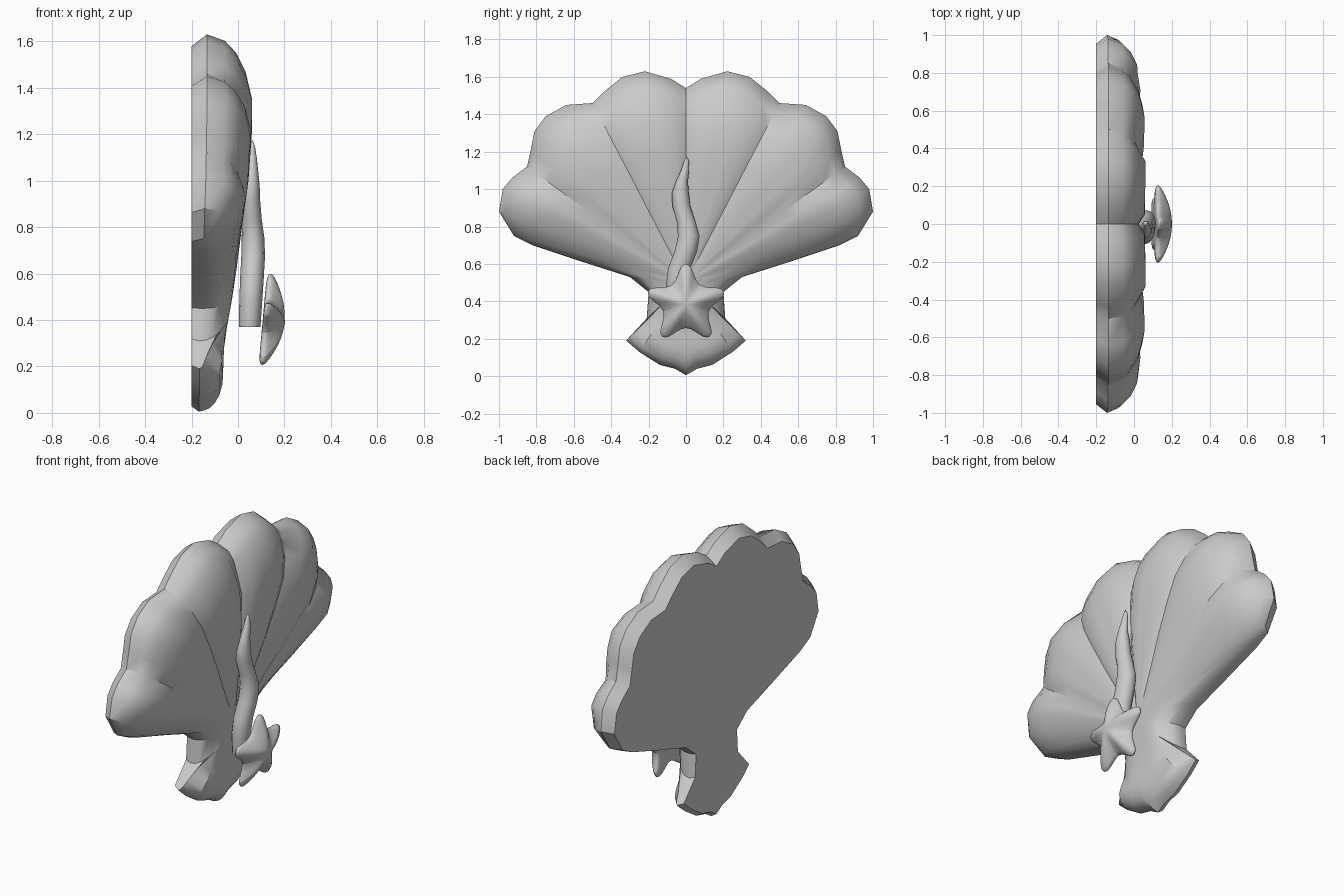
import bpy, bmesh, math
from mathutils import Vector
from mathutils.geometry import intersect_point_line

if "Cube" in bpy.data.objects:
    bpy.data.objects.remove(bpy.data.objects["Cube"])


def finish(bm, name, angle=40, subsurf=0):
    bmesh.ops.recalc_face_normals(bm, faces=bm.faces)
    me = bpy.data.meshes.new(name)
    bm.to_mesh(me)
    bm.free()
    ob = bpy.data.objects.new(name, me)
    bpy.context.collection.objects.link(ob)
    if subsurf:
        m = ob.modifiers.new("Smooth", 'SUBSURF')
        m.levels = m.render_levels = subsurf
    bpy.ops.object.select_all(action='DESELECT')
    ob.select_set(True)
    bpy.context.view_layer.objects.active = ob
    bpy.ops.object.shade_smooth_by_angle(angle=math.radians(angle))
    return ob


def bridge(bm, a, b):
    n = len(a)
    for i in range(n):
        j = (i + 1) % n
        bm.faces.new((a[i], a[j], b[j], b[i]))


def fan_in(bm, ring, tip):
    for i in range(len(ring)):
        bm.faces.new((ring[i], ring[(i + 1) % len(ring)], tip))


def lerp_table(table, v):
    for (a, fa), (b, fb) in zip(table, table[1:]):
        if v <= b:
            return fa + (fb - fa) * max(0, (v - a) / (b - a))
    return table[-1][1]


# Scallop shell: half outline (y, z) from the top notch to the foot
half = [(0, 1.54), (.08, 1.59), (.22, 1.63), (.34, 1.60), (.44, 1.52), (.50, 1.46),
        (.64, 1.45), (.75, 1.39), (.81, 1.31), (.83, 1.21), (.85, 1.12), (.93, 1.06),
        (.98, 1.0), (1.0, .88), (.92, .75), (.82, .70), (.55, .61), (.30, .53),
        (.20, .45), (.21, .31), (.32, .19), (.25, .13), (.14, .06), (.06, .04), (0, .005)]
groove = {0: .05, 5: .035, 10: .03}
outline = half + [(-y, z) for y, z in half[-2:0:-1]]
N = len(outline)
pts = [Vector((0, y, z)) for y, z in outline]
centre = Vector((0, 0, .5))
crest = [(0, -.07), (.3, -.06), (.55, -.015), (.75, .01), (1.0, .045), (1.28, .065), (1.63, .065)]
rim_width = [(.4, .12), (.7, .22), (1.2, .32)]


def edge_distance(p):
    best = 9
    for a, b in zip(pts, pts[1:] + pts[:1]):
        q, t = intersect_point_line(p, a, b)
        q = a if t < 0 else b if t > 1 else q
        best = min(best, (p - q).length)
    return best


def shell_point(i, s):
    p = centre.lerp(pts[i], s)
    t = min(1, edge_distance(p) / lerp_table(rim_width, p.z))
    bulge = .25 + .75 * math.sqrt(1 - (1 - t) ** 2)
    p.x = -.2 + (lerp_table(crest, p.z) + .2) * bulge
    p.x -= groove.get(min(i, N - i), 0) * s * min(1, t * 2)
    return p


bm = bmesh.new()
back = []
for p in pts:
    q = centre.lerp(p, .955)
    back.append(bm.verts.new((-.2, q.y, q.z)))
bm.faces.new(back)
prev = back
for s in (1, .975, .93, .86, .76, .62, .46, .3, .14):
    ring = [bm.verts.new(shell_point(i, s)) for i in range(N)]
    bridge(bm, prev, ring)
    prev = ring
fan_in(bm, prev, bm.verts.new(shell_point(0, 0)))
finish(bm, "scallop_shell", 35)

# Wavy tentacle: (x, y, z, radius)
path = [(.05, -.04, .37, .055), (.055, -.05, .48, .058), (.06, -.035, .58, .06),
        (.065, .0, .67, .06), (.065, .015, .75, .058), (.06, .0, .83, .05),
        (.055, -.025, .91, .048), (.055, -.03, .98, .045), (.06, -.022, 1.04, .032),
        (.062, -.005, 1.10, .022), (.062, .003, 1.15, .013)]
bm = bmesh.new()
prev = None
for x, y, z, r in path:
    ring = []
    for k in range(12):
        a = math.tau * k / 12
        ring.append(bm.verts.new((x + .85 * r * math.cos(a), y + r * math.sin(a), z)))
    if prev:
        bridge(bm, prev, ring)
    else:
        bm.faces.new(ring)
    prev = ring
fan_in(bm, prev, bm.verts.new((.062, .003, 1.175)))
finish(bm, "tentacle", 50)

# Starfish: blunt five-armed outline in layers, leaning back at the top
star = []
for k in range(5):
    a = math.pi / 2 + math.tau * k / 5
    star += [(a - .16, .23), (a + .16, .23), (a + math.pi / 5, .095)]
bm = bmesh.new()


def star_point(depth, a, r):
    z = r * math.sin(a)
    return bm.verts.new((depth + .09 * z, r * math.cos(a), .385 + z))


back_tip = star_point(.105, 0, 0)
rings = []
for s, d in ((.55, .105), (.92, .105), (1.0, .122), (.9, .142), (.5, .185)):
    rings.append([star_point(d, a, r * s) for a, r in star])
for a, b in zip(rings, rings[1:]):
    bridge(bm, a, b)
fan_in(bm, rings[0], back_tip)
fan_in(bm, rings[-1], star_point(.207, 0, 0))
finish(bm, "starfish", 60, 2)
